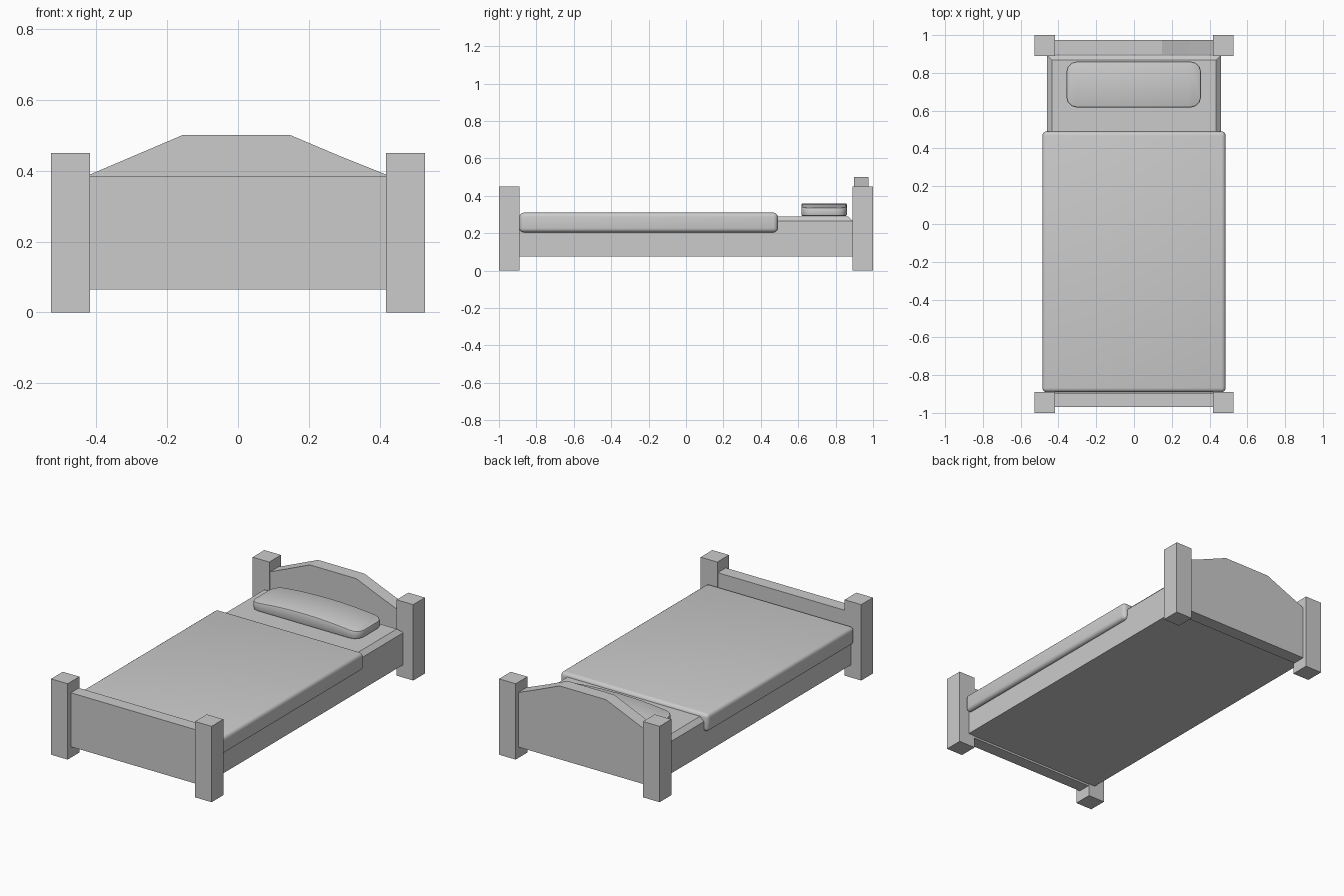
import bpy, bmesh
from mathutils import Vector

if "Cube" in bpy.data.objects:
    bpy.data.objects.remove(bpy.data.objects["Cube"])


def finish(name, bm, smooth=False):
    bmesh.ops.recalc_face_normals(bm, faces=bm.faces)
    mesh = bpy.data.meshes.new(name)
    bm.to_mesh(mesh)
    bm.free()
    ob = bpy.data.objects.new(name, mesh)
    bpy.context.collection.objects.link(ob)
    if smooth:
        bpy.ops.object.select_all(action='DESELECT')
        ob.select_set(True)
        bpy.context.view_layer.objects.active = ob
        bpy.ops.object.shade_smooth_by_angle(angle=0.6)
    return ob


def box(x0, x1, y0, y1, z0, z1):
    bm = bmesh.new()
    bmesh.ops.create_cube(bm, size=1)
    for v in bm.verts:
        v.co = Vector(((x0 + x1) / 2 + v.co.x * (x1 - x0),
                       (y0 + y1) / 2 + v.co.y * (y1 - y0),
                       (z0 + z1) / 2 + v.co.z * (z1 - z0)))
    return bm


def bevel(bm, edges, width, segments):
    bmesh.ops.bevel(bm, geom=edges, offset=width, segments=segments,
                    profile=0.5, affect='EDGES', clamp_overlap=True)


def board(name, profile, y0, y1):
    bm = bmesh.new()
    face = bm.faces.new([bm.verts.new((x, y0, z)) for x, z in profile])
    ext = bmesh.ops.extrude_face_region(bm, geom=[face])["geom"]
    for v in ext:
        if isinstance(v, bmesh.types.BMVert):
            v.co.y = y1
    if not face.is_valid or len(bm.faces) < len(profile) + 2:
        bm.faces.new([v for v in bm.verts if v.co.y == y0][:len(profile)])
    return finish(name, bm)


# Corner posts
for end, ys in (("foot", (-1.0, -0.89)), ("head", (0.89, 1.0))):
    for side, xs in (("left", (-0.527, -0.418)), ("right", (0.418, 0.527))):
        finish(f"{end}_post_{side}", box(*xs, *ys, 0, 0.45))

# Footboard and peaked headboard
finish("footboard", box(-0.42, 0.42, -0.97, -0.895, 0.065, 0.385))
board("headboard", [(-0.42, 0.065), (0.42, 0.065), (0.42, 0.388), (0.29, 0.44),
                    (0.148, 0.5), (-0.157, 0.5), (-0.42, 0.388)], 0.898, 0.975)

# Mattress base with chamfered top edge
bm = box(-0.46, 0.46, -0.893, 0.893, 0.075, 0.29)
bevel(bm, [e for e in bm.edges if all(v.co.z > 0.28 for v in e.verts)], 0.025, 1)
finish("mattress", bm)

# Blanket with rounded edges
bm = box(-0.485, 0.485, -0.89, 0.49, 0.205, 0.31)
bevel(bm, bm.edges[:], 0.022, 4)
finish("blanket", bm, True)

# Pillow: rounded corners, soft rim, top arched across its width
bm = box(-0.358, 0.355, 0.617, 0.86, 0.292, 0.336)
bevel(bm, [e for e in bm.edges if abs(e.verts[0].co.z - e.verts[1].co.z) > 0.01], 0.055, 3)
bevel(bm, [e for e in bm.edges if abs(e.verts[0].co.z - e.verts[1].co.z) < 0.001], 0.008, 2)
for i in range(-4, 5):
    bmesh.ops.bisect_plane(bm, geom=bm.verts[:] + bm.edges[:] + bm.faces[:],
                           plane_co=(i * 0.07, 0, 0), plane_no=(1, 0, 0))
for v in bm.verts:
    if v.co.z > 0.315:
        v.co.z += 0.024 * (1 - (v.co.x / 0.36) ** 2)
finish("pillow", bm, True)
